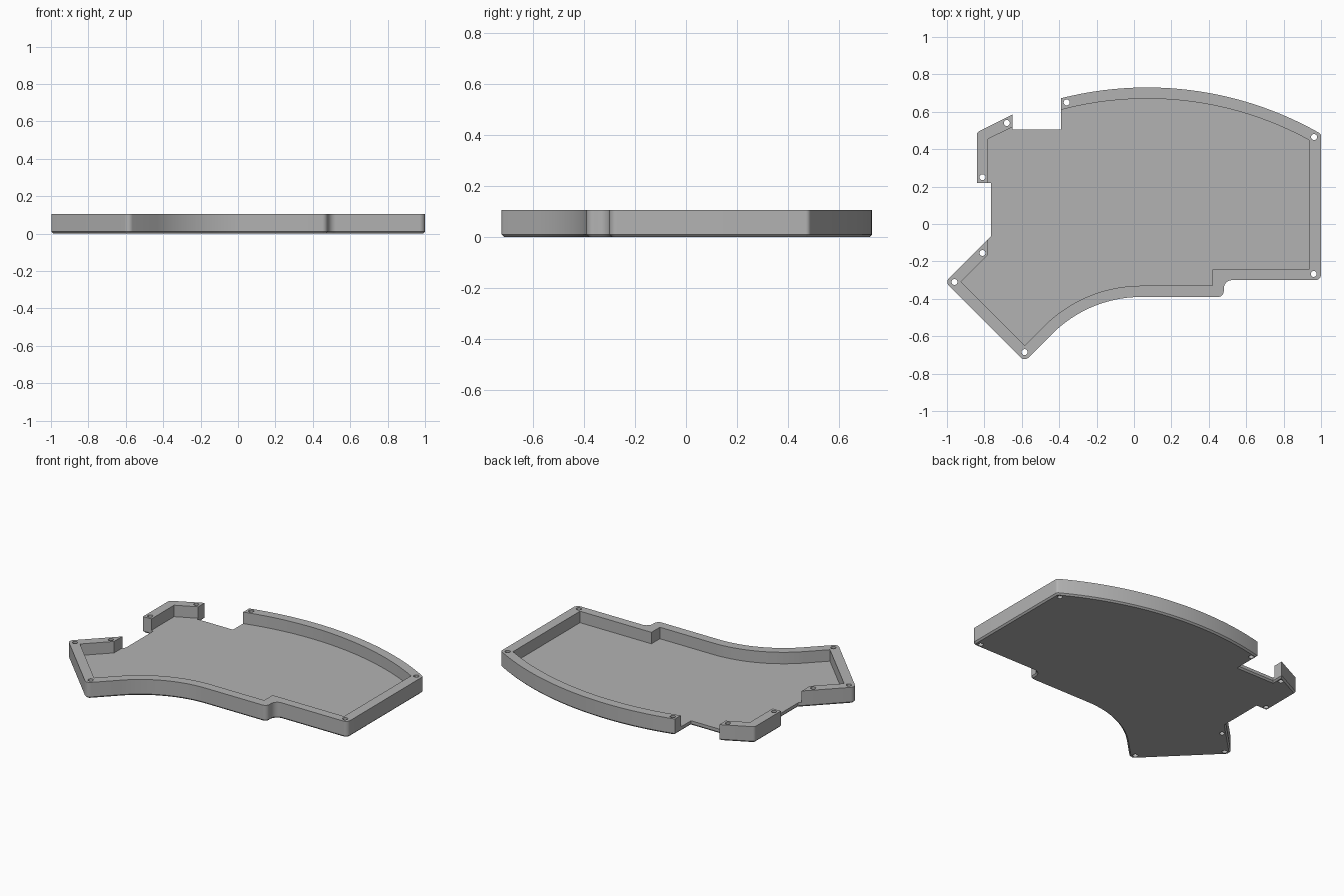
import bpy, bmesh, math
from mathutils import Vector

cube = bpy.data.objects.get("Cube")
if cube:
    bpy.data.objects.remove(cube, do_unlink=True)

HEIGHT, FLOOR, CHAMFER = 0.105, 0.03, 0.01

grey = bpy.data.materials.new("light grey plastic")
grey.use_nodes = True
grey.diffuse_color = (0.45, 0.45, 0.45, 1)
grey.node_tree.nodes["Principled BSDF"].inputs["Base Color"].default_value = (0.45, 0.45, 0.45, 1)


def arc(cx, cy, r, start, end, n):
    """Points on an arc, angles in radians."""
    steps = [start + (end - start) * i / n for i in range(n + 1)]
    return [(cx + r * math.cos(a), cy + r * math.sin(a)) for a in steps]


def fillet(prev, corner, nxt, r, n=8):
    """Round one corner with radius r."""
    p = Vector(corner)
    u, v = (Vector(prev) - p).normalized(), (Vector(nxt) - p).normalized()
    half = u.angle(v) / 2
    c = p + (u + v).normalized() * r / math.sin(half)
    a, b = p + u * r / math.tan(half) - c, p + v * r / math.tan(half) - c
    turn = math.atan2(a.x * b.y - a.y * b.x, a.dot(b))
    start = math.atan2(a.y, a.x)
    return arc(c.x, c.y, r, start, start + turn, n)


def rounded(points):
    """Open path; points given as (x, y, radius) are rounded."""
    out = []
    for i, p in enumerate(points):
        if len(p) == 3:
            out += fillet(points[i - 1][:2], p[:2], points[i + 1][:2], p[2])
        else:
            out.append(p)
    return out


def prism(name, outline, z0, z1, chamfer=0):
    bm = bmesh.new()
    base = bm.faces.new([bm.verts.new((x, y, z0)) for x, y in outline])
    top = bmesh.ops.extrude_face_region(bm, geom=[base])["geom"]
    for v in top:
        if isinstance(v, bmesh.types.BMVert):
            v.co.z = z1
    bmesh.ops.recalc_face_normals(bm, faces=bm.faces)
    if chamfer:
        edges = [e for e in bm.edges if all(abs(v.co.z - z0) < 1e-6 for v in e.verts)]
        bmesh.ops.bevel(bm, geom=edges, offset=chamfer, segments=1,
                        affect='EDGES', clamp_overlap=False)
    mesh = bpy.data.meshes.new(name)
    bm.to_mesh(mesh)
    bm.free()
    mesh.materials.append(grey)
    ob = bpy.data.objects.new(name, mesh)
    bpy.context.collection.objects.link(ob)
    return ob


def combine(target, other, operation):
    bpy.context.view_layer.objects.active = target
    mod = target.modifiers.new(operation.lower(), 'BOOLEAN')
    mod.operation, mod.solver, mod.object = operation, 'EXACT', other
    bpy.ops.object.modifier_apply(modifier=mod.name)
    bpy.data.objects.remove(other, do_unlink=True)


def back_arc(r, x0, x1):
    """Shallow curve of the back wall between two x positions."""
    return arc(0.07, -1.134, r, math.acos((x0 - 0.07) / r), math.acos((x1 - 0.07) / r), 40)


def front_arc(r):
    """Concave sweep of the front wall."""
    return arc(0.04, -1.066, r, math.pi / 2, math.pi * 0.75, 28)


# Long wall, clockwise from the back gap to the side gap
outer = rounded(back_arc(1.864, -0.39, 0.98) + [
    (1.0, 0.481, 0.02), (1.0, -0.30, 0.03), (0.48, -0.30, 0.045), (0.48, -0.39, 0.03)]
    + front_arc(0.676) + [(-0.585, -0.735, 0.03), (-1.01, -0.31, 0.03), (-0.78, -0.08)])
inner = back_arc(1.804, -0.39, 0.936) + [(0.936, -0.243), (0.42, -0.243), (0.42, -0.33)] \
    + front_arc(0.736) + [(-0.585, -0.65), (-0.925, -0.31), (-0.78, -0.165)]

# Short corner wall between the gaps
corner_outer = rounded([(-0.84, 0.22), (-0.84, 0.49, 0.02), (-0.65, 0.585)])
corner_inner = [(-0.65, 0.518), (-0.78, 0.455), (-0.78, 0.22)]

# Floor plate with a chamfered underside and two connector gaps
tray = prism("case_tray", outer + [(-0.765, -0.065), (-0.765, 0.22)] + corner_outer
             + [(-0.65, 0.505), (-0.39, 0.505)], 0, FLOOR, CHAMFER)
combine(tray, prism("long_wall", outer + inner[::-1], FLOOR, HEIGHT), 'UNION')
combine(tray, prism("corner_wall", corner_outer + corner_inner, FLOOR, HEIGHT), 'UNION')

# Screw holes through the walls
for x, y in [(-0.36, 0.65), (0.963, 0.465), (0.961, -0.267), (-0.585, -0.685),
             (-0.96, -0.31), (-0.81, -0.155), (-0.81, 0.25), (-0.68, 0.54)]:
    circle = arc(x, y, 0.016, 0, math.tau, 20)[:-1]
    combine(tray, prism("screw_hole", circle, -0.1, 0.2), 'DIFFERENCE')

# Smooth curves, sharp corners
bpy.ops.object.select_all(action='DESELECT')
tray.select_set(True)
bpy.context.view_layer.objects.active = tray
bpy.ops.object.shade_smooth_by_angle(angle=math.radians(30))
